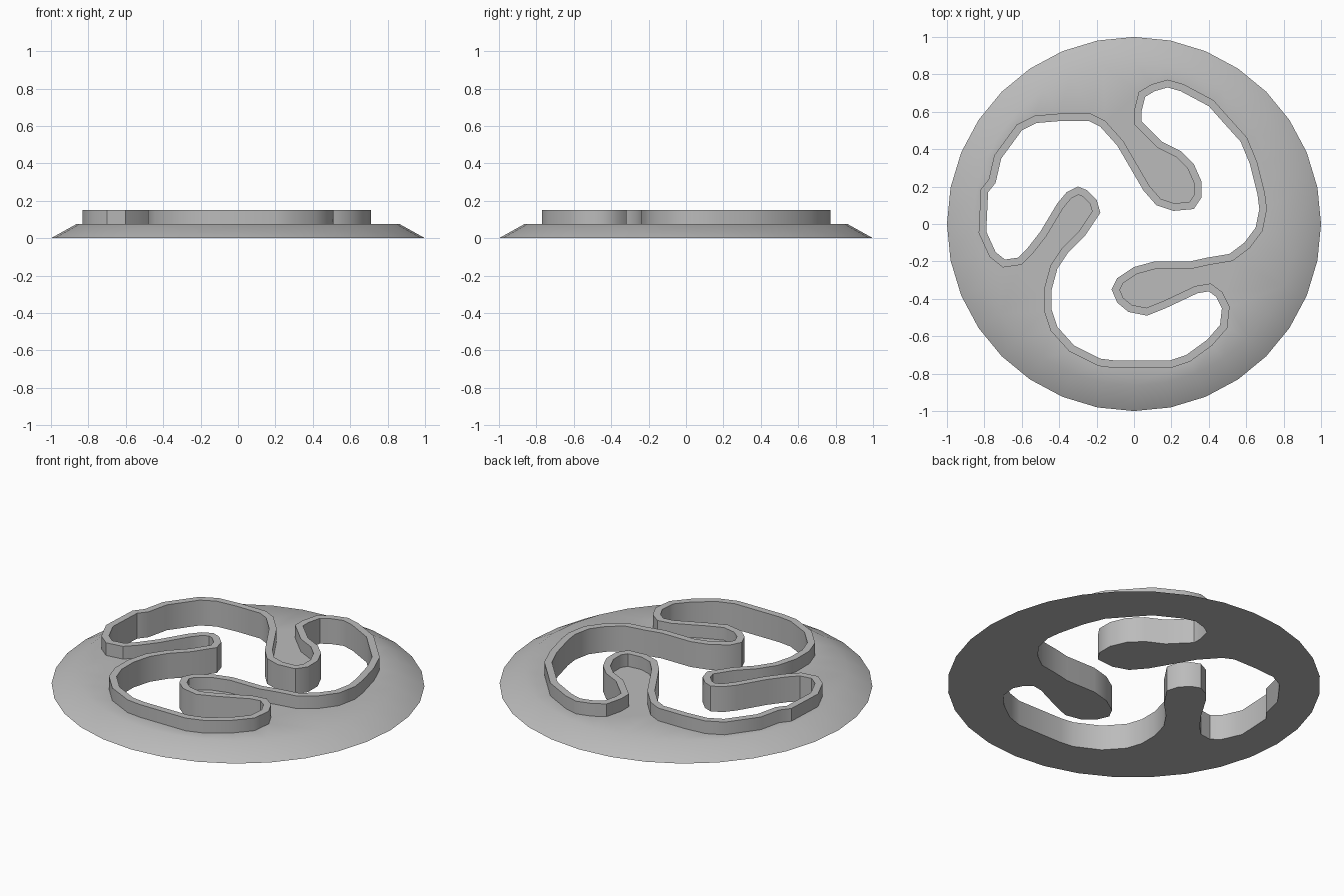
import bpy
import bmesh
import math
from mathutils import Vector

default_cube = bpy.data.objects.get("Cube")
if default_cube:
    bpy.data.objects.remove(default_cube, do_unlink=True)

SIDES = 32
PLATE_TOP = 0.075
RIM_TOP = 0.15
SHOULDER_RADIUS = 0.865
RIM_WIDTH = 0.04

# Outline of the three-armed opening, clockwise, in hundredths of a unit
OPENING = [
    # left lobe
    (-79, -4), (-78, 17), (-74, 22), (-71, 35), (-60, 50), (-52, 54), (-40, 55),
    (-24, 55), (-18, 52), (-9, 42),
    # upper finger
    (5, 18), (12, 10), (21, 7), (32, 8), (36, 14), (36, 23), (32, 32), (25, 39), (15, 44),
    # right lobe
    (4, 55), (4, 60), (6, 68), (11, 71), (18, 73), (25, 71), (40, 63), (48, 54),
    (57, 44), (62, 32), (66, 16), (67, 8), (65, -2), (59, -10), (51, -16), (39, -18),
    # lower finger
    (30, -20), (11, -20), (0, -23), (-9, -29), (-12, -35), (-9, -42), (-3, -47),
    (7, -49), (17, -45), (34, -37),
    # bottom lobe
    (40, -36), (44, -39), (47, -45), (46, -54), (39, -62), (28, -70), (19, -73),
    (-10, -73), (-18, -72), (-32, -65), (-41, -55), (-44, -46), (-44, -35),
    (-41, -24), (-35, -15),
    # left finger
    (-26, -6), (-18, 6), (-20, 13), (-25, 18), (-30, 20), (-36, 17), (-41, 11),
    (-50, -4), (-57, -13), (-62, -18), (-69, -19), (-74, -15),
]


def make_material(name, color):
    mat = bpy.data.materials.new(name)
    mat.use_nodes = True
    mat.diffuse_color = color
    mat.node_tree.nodes["Principled BSDF"].inputs["Base Color"].default_value = color
    return mat


def offset_outline(points, width):
    """Push a clockwise outline outwards with mitred corners."""
    result = []
    for i, point in enumerate(points):
        before = (point - points[i - 1]).normalized()
        after = (points[(i + 1) % len(points)] - point).normalized()
        n1, n2 = Vector((-before.y, before.x)), Vector((-after.y, after.x))
        result.append(point + (n1 + n2) * width / (1 + n1.dot(n2)))
    return result


def circle(radius):
    angles = [math.tau * i / SIDES for i in range(SIDES)]
    return [Vector((math.sin(a), math.cos(a))) * radius for a in angles]


def add_loop(bm, points, z):
    """Add a closed ring of vertices and edges."""
    verts = [bm.verts.new((p.x, p.y, z)) for p in points]
    for i, vert in enumerate(verts):
        bm.edges.new((verts[i - 1], vert))
    return verts


def loop_edges(bm, verts):
    return [bm.edges.get((verts[i - 1], v)) for i, v in enumerate(verts)]


def bridge(bm, first, second):
    """Join two rings of equal length with a band of quads."""
    for i in range(len(first)):
        bm.faces.new((first[i - 1], first[i], second[i], second[i - 1]))


def fill_between(bm, outer, inner):
    """Fill the flat area between an outer ring and an inner ring."""
    edges = loop_edges(bm, outer) + loop_edges(bm, inner)
    bmesh.ops.triangle_fill(bm, edges=edges, use_beauty=True)


grey = make_material("plain grey", (0.5, 0.5, 0.5, 1))
opening = [Vector(p) / 100 for p in OPENING]
rim_outline = offset_outline(opening, RIM_WIDTH)

bm = bmesh.new()
base_edge = add_loop(bm, circle(1), 0)
shoulder = add_loop(bm, circle(SHOULDER_RADIUS), PLATE_TOP)
rim_foot = add_loop(bm, rim_outline, PLATE_TOP)
rim_outer = add_loop(bm, rim_outline, RIM_TOP)
rim_inner = add_loop(bm, opening, RIM_TOP)
opening_base = add_loop(bm, opening, 0)

# Flat top and underside of the plate
fill_between(bm, shoulder, rim_foot)
fill_between(bm, base_edge, opening_base)
# Sloping border, raised rim and wall of the opening
bridge(bm, base_edge, shoulder)
bridge(bm, rim_foot, rim_outer)
bridge(bm, rim_outer, rim_inner)
bridge(bm, rim_inner, opening_base)
bmesh.ops.recalc_face_normals(bm, faces=bm.faces[:])

mesh = bpy.data.meshes.new("rimmed_plate")
bm.to_mesh(mesh)
bm.free()
mesh.materials.append(grey)
plate = bpy.data.objects.new("rimmed_plate", mesh)
bpy.context.collection.objects.link(plate)

# Smooth the gentle border and curved walls, keep the rim edges crisp
bpy.ops.object.select_all(action="DESELECT")
plate.select_set(True)
bpy.context.view_layer.objects.active = plate
bpy.ops.object.shade_smooth_by_angle(angle=math.radians(35))
